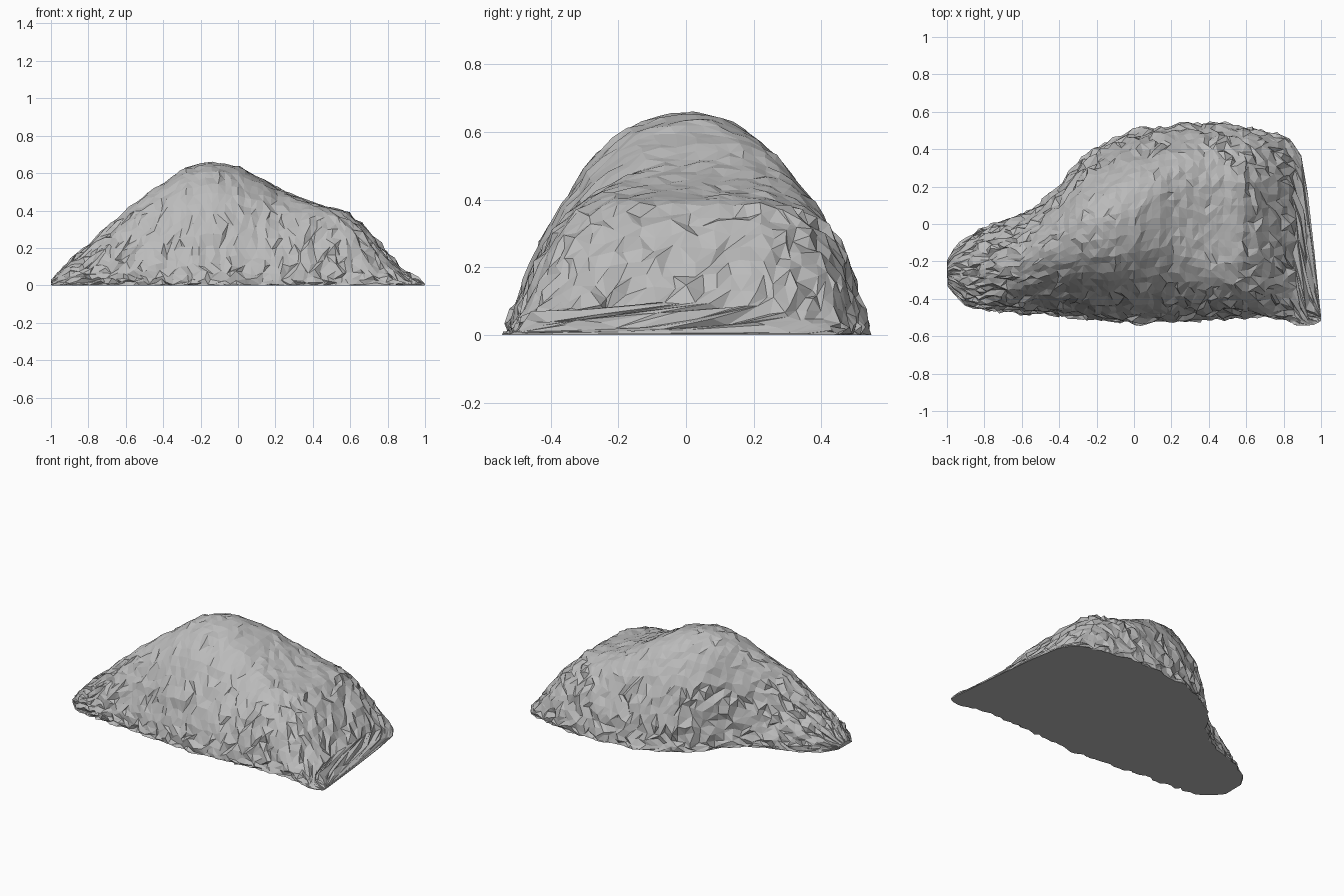
import bpy, bmesh, math, random
from mathutils import Vector, noise

random.seed(4)
if "Cube" in bpy.data.objects:
    bpy.data.objects.remove(bpy.data.objects["Cube"], do_unlink=True)

# Slices along the boulder: x, front foot, back foot, ridge y, ridge height, fullness
slices = [
    (-0.995, -.33, -.19, -.26, .03, 2.0),
    (-0.95, -.39, -.12, -.26, .08, 2.2),
    (-0.88, -.44, -.07, -.26, .15, 2.2),
    (-0.78, -.46, -.01, -.24, .23, 2.2),
    (-0.6, -.48, .05, -.20, .40, 2.1),
    (-0.5, -.48, .11, -.14, .48, 2.1),
    (-0.4, -.49, .21, -.08, .545, 2.2),
    (-0.28, -.50, .35, -.02, .63, 2.3),
    (-0.16, -.52, .43, .01, .655, 2.4),
    (0.0, -.53, .50, .04, .635, 2.4),
    (0.12, -.53, .52, .08, .58, 2.5),
    (0.2, -.53, .53, .10, .525, 2.8),
    (0.3, -.52, .54, .08, .475, 3.6),
    (0.45, -.51, .54, .00, .425, 4.6),
    (0.58, -.50, .52, .00, .39, 4.8),
    (0.68, -.49, .50, .00, .31, 4.2),
    (0.78, -.51, .48, -.02, .19, 3.6),
    (0.87, -.54, .42, -.06, .07, 3.5),
    (0.91, -.545, .33, -.47, .07, 0.6),
    (0.96, -.54, -.10, -.48, .04, 0.7),
    (0.998, -.52, -.48, -.50, .01, 2.0),
]
ROWS, COLUMNS = 58, 36


def slice_at(x):
    """Blend the two slices on either side of x."""
    for a, b in zip(slices, slices[1:]):
        if x <= b[0]:
            f = (x - a[0]) / (b[0] - a[0])
            return [p + (q - p) * f for p, q in zip(a, b)]
    return slices[-1]


def surface_point(x, column):
    """Chipped point on the arch from the front foot to the back foot."""
    _, front, back, ridge, height, fullness = slice_at(x)
    t = math.sin((2 * column / COLUMNS - 1) * math.pi / 2)
    y = ridge + t * (back - ridge if t > 0 else ridge - front)
    z = height * max(0, 1 - abs(t) ** fullness) ** 0.9
    point = Vector((x, y, z))
    # Chips are coarse low down, finer on the worn crown, thin tips and ledge
    rough = 0.014 if z < 0.38 else 0.007
    size = min(1, (back - front) / 0.45)
    if x > 0.88:
        size = min(size, z / 0.04)
    jitter = Vector([random.uniform(-rough, rough) for _ in range(3)])
    point += (jitter + noise.noise_vector(point * 7) * 0.008) * size
    point.z = 0 if column in (0, COLUMNS) else max(0.004, point.z)
    return point


# Stone material
stone = bpy.data.materials.new("grey stone")
stone.use_nodes = True
colour = (0.5, 0.5, 0.5, 1)
stone.diffuse_color = colour
stone.node_tree.nodes["Principled BSDF"].inputs["Base Color"].default_value = colour

# Boulder shell, lofted through the slices with randomly turned triangles
bm = bmesh.new()
first, last = slices[0][0], slices[-1][0]
grid = []
for i in range(ROWS + 1):
    x = first + (last - first) * i / ROWS
    grid.append([bm.verts.new(surface_point(x, j)) for j in range(COLUMNS + 1)])

for a, b in zip(grid, grid[1:]):
    for j in range(COLUMNS):
        quad = [a[j], b[j], b[j + 1], a[j + 1]]
        turn = random.randint(0, 1)
        quad = quad[turn:] + quad[:turn]
        bm.faces.new(quad[:3])
        bm.faces.new([quad[0], quad[2], quad[3]])
    # Flat underside
    bm.faces.new([a[0], a[-1], b[-1], b[0]])

# Both ends
bm.faces.new(grid[0])
bm.faces.new(grid[-1])
bmesh.ops.recalc_face_normals(bm, faces=bm.faces[:])

mesh = bpy.data.meshes.new("boulder")
bm.to_mesh(mesh)
bm.free()
mesh.materials.append(stone)
boulder = bpy.data.objects.new("boulder", mesh)
bpy.context.collection.objects.link(boulder)
